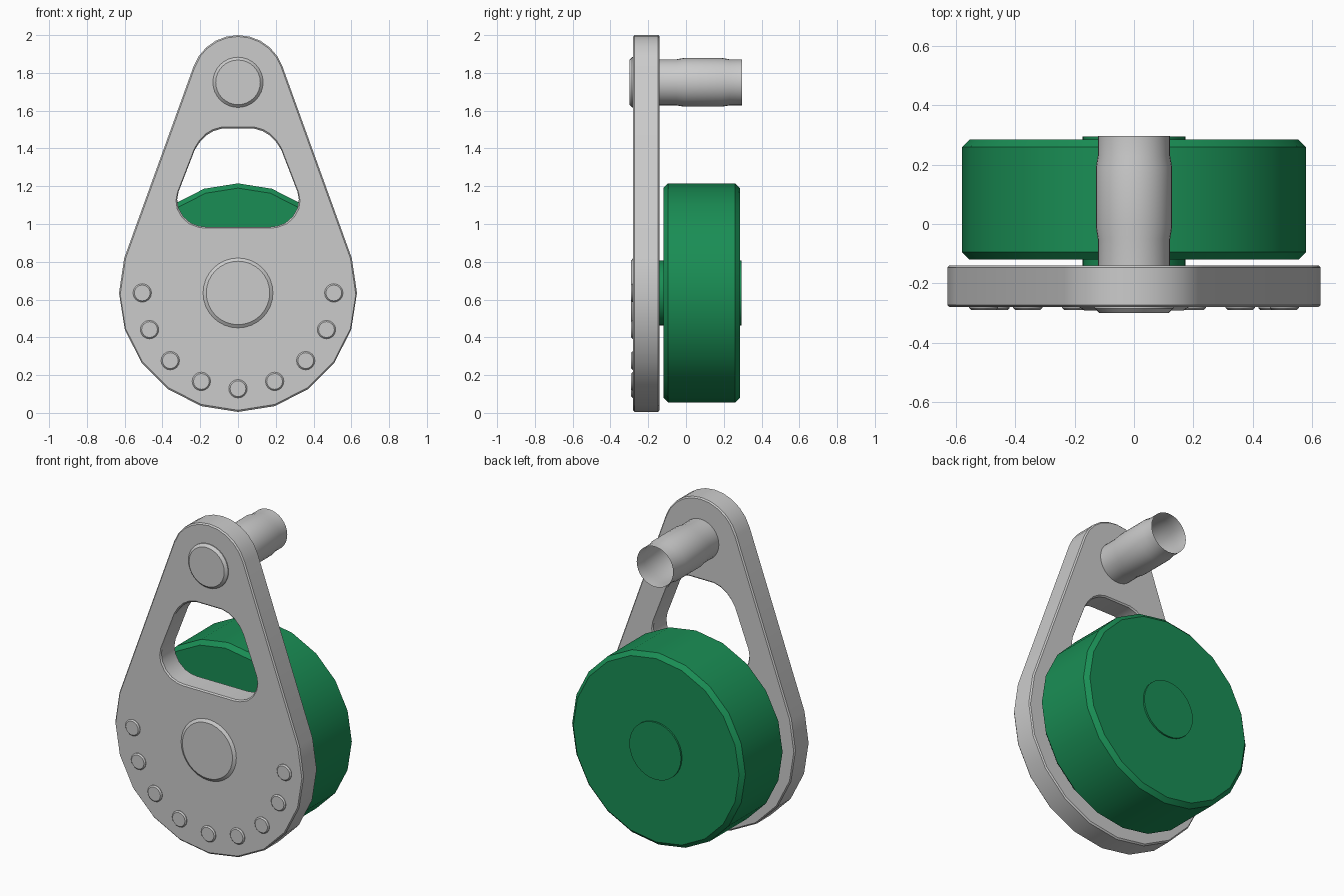
import bpy, bmesh
from math import sin, cos, pi, radians

if "Cube" in bpy.data.objects:
    bpy.data.objects.remove(bpy.data.objects["Cube"])

WHEEL_Z, PIN_Z = 0.635, 1.75
green = bpy.data.materials.new("green")
green.diffuse_color = (0.01, 0.27, 0.09, 1)
green.use_nodes = True
green.node_tree.nodes["Principled BSDF"].inputs["Base Color"].default_value = green.diffuse_color


def lathe(name, profile, x, z, sides, mat=None, smooth=None):
    """Spin (y, radius) points around a y-parallel axis; radius 0 closes an end."""
    bm = bmesh.new()
    rings = []
    for y, r in profile:
        if r == 0:
            rings.append([bm.verts.new((x, y, z))] * sides)
        else:
            rings.append([bm.verts.new((x + r * sin(2 * pi * i / sides), y,
                                        z + r * cos(2 * pi * i / sides))) for i in range(sides)])
    for a, b in zip(rings, rings[1:]):
        for i in range(sides):
            j = (i + 1) % sides
            bm.faces.new(list(dict.fromkeys((a[i], a[j], b[j], b[i]))))
    bmesh.ops.recalc_face_normals(bm, faces=bm.faces)
    bmesh.ops.dissolve_limit(bm, angle_limit=0.001, verts=bm.verts, edges=bm.edges)
    me = bpy.data.meshes.new(name)
    bm.to_mesh(me)
    bm.free()
    ob = bpy.data.objects.new(name, me)
    bpy.context.collection.objects.link(ob)
    if mat:
        me.materials.append(mat)
    if smooth:
        shade(ob, smooth)
    return ob


def shade(ob, degrees):
    bpy.ops.object.select_all(action='DESELECT')
    ob.select_set(True)
    bpy.context.view_layer.objects.active = ob
    bpy.ops.object.shade_smooth_by_angle(angle=radians(degrees))


def arc(cx, cz, r, angles):
    return [(cx + r * cos(radians(a)), cz + r * sin(radians(a))) for a in angles]


# Teardrop side plate with a rounded window
outer = arc(0, PIN_Z, 0.25, [19.6 + 140.8 * i / 10 for i in range(11)])
outer += arc(0, WHEEL_Z, 0.63, [163] + list(range(180, 361, 18)) + [377])
half = [(0.085, 1.505), (0.13, 1.492), (0.17, 1.468), (0.205, 1.43), (0.23, 1.39),
        (0.315, 1.17), (0.322, 1.13), (0.315, 1.085), (0.29, 1.04), (0.25, 1.005),
        (0.21, 0.99), (0.17, 0.985)]
window = half + [(-x, z) for x, z in reversed(half)]

bm = bmesh.new()
edges = []
for loop in (outer, window):
    vs = [bm.verts.new((x, -0.28, z)) for x, z in loop]
    edges += [bm.edges.new((vs[i - 1], vs[i])) for i in range(len(vs))]
bmesh.ops.triangle_fill(bm, edges=edges, use_beauty=True, use_dissolve=False)
ext = bmesh.ops.extrude_face_region(bm, geom=bm.faces[:])
bmesh.ops.translate(bm, vec=(0, 0.14, 0),
                    verts=[v for v in ext["geom"] if isinstance(v, bmesh.types.BMVert)])
bmesh.ops.recalc_face_normals(bm, faces=bm.faces)
mesh = bpy.data.meshes.new("side_plate")
bm.to_mesh(mesh)
bm.free()
plate = bpy.data.objects.new("side_plate", mesh)
bpy.context.collection.objects.link(plate)
bev = plate.modifiers.new("edge_bevel", 'BEVEL')
bev.width, bev.segments, bev.limit_method, bev.angle_limit = 0.014, 1, 'ANGLE', radians(60)
shade(plate, 30)

# Pulley wheel and its axle
lathe("wheel", [(-0.12, 0), (-0.12, 0.555), (-0.095, 0.58), (0.26, 0.58), (0.285, 0.555),
                (0.285, 0)], 0, WHEEL_Z, 20, green, 30)
lathe("axle", [(-0.15, 0), (-0.15, 0.173), (0.295, 0.173), (0.295, 0)], 0, WHEEL_Z, 32, green, 30)
lathe("axle_cap", [(-0.27, 0.185), (-0.28, 0.185), (-0.292, 0.168), (-0.292, 0)],
      0, WHEEL_Z, 32, None, 30)

# Top pin, swollen in the middle and open at the back
lathe("top_pin", [(-0.3, 0), (-0.3, 0.118), (-0.285, 0.133), (-0.27, 0.133), (-0.26, 0.122),
                  (-0.05, 0.122), (-0.01, 0.129), (0.19, 0.129), (0.23, 0.122), (0.297, 0.122)],
      0, PIN_Z, 32, None, 30)

# Row of small rivets along the lower rim
for i in range(9):
    a = radians(180 + 22.5 * i)
    lathe(f"rivet_{i + 1}", [(-0.27, 0.049), (-0.283, 0.049), (-0.29, 0.042), (-0.29, 0)],
          0.507 * cos(a), WHEEL_Z + 0.507 * sin(a), 16, None, 30)
